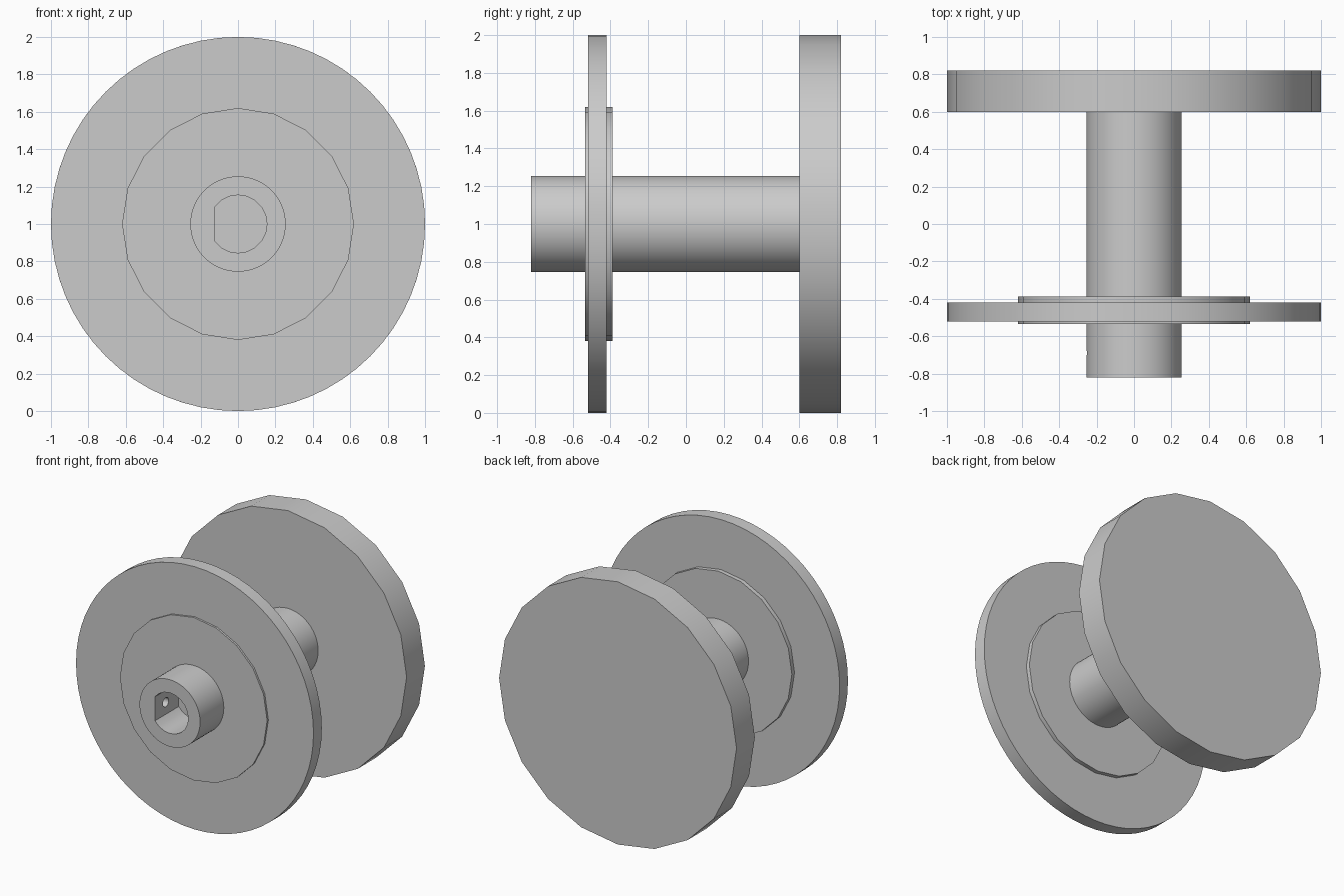
import bpy
import bmesh
import math
from mathutils import Matrix

cube = bpy.data.objects.get("Cube")
if cube:
    bpy.data.objects.remove(cube, do_unlink=True)

# Single flat colour
grey = bpy.data.materials.new("plain_grey")
grey.use_nodes = True
colour = (0.6, 0.6, 0.6, 1)
grey.diffuse_color = colour
grey.node_tree.nodes["Principled BSDF"].inputs["Base Color"].default_value = colour

AXLE = 1.0  # height of the shared axis


def disc(name, radius, start, end, sides, axis="Y", centre=(0, 0, AXLE)):
    """Capped cylinder spanning start..end along the given axis."""
    mesh = bpy.data.meshes.new(name)
    bm = bmesh.new()
    bmesh.ops.create_cone(bm, cap_ends=True, segments=sides, radius1=radius,
                          radius2=radius, depth=end - start)
    turn = Matrix.Rotation(math.pi / 2, 4, "X" if axis == "Y" else "Y")
    middle = (start + end) / 2
    place = list(centre)
    place[0 if axis == "X" else 1] = middle
    bm.transform(Matrix.Translation(place) @ turn)
    bm.to_mesh(mesh)
    bm.free()
    mesh.materials.append(grey)
    obj = bpy.data.objects.new(name, mesh)
    bpy.context.collection.objects.link(obj)
    return obj


def select_only(obj):
    bpy.ops.object.select_all(action="DESELECT")
    obj.select_set(True)
    bpy.context.view_layer.objects.active = obj


def cut(target, cutter):
    """Subtract the cutter from the target and discard the cutter."""
    mod = target.modifiers.new("cut", "BOOLEAN")
    mod.operation = "DIFFERENCE"
    mod.solver = "EXACT"
    mod.object = cutter
    select_only(target)
    bpy.ops.object.modifier_apply(modifier=mod.name)
    bpy.data.objects.remove(cutter, do_unlink=True)


# Discs along the shaft
back_knob = disc("back_knob", 1.0, 0.60, 0.82, 20)
front_plate = disc("front_plate", 1.0, -0.52, -0.42, 64)
plate_collar = disc("plate_collar", 0.62, -0.535, -0.388, 20)
shaft = disc("shaft", 0.255, -0.82, 0.61, 64)

# D-shaped bore: a round cutter sliced flat on one side
bore = disc("bore_cutter", 0.155, -0.9, 0.0, 20)
bm = bmesh.new()
bm.from_mesh(bore.data)
sliced = bmesh.ops.bisect_plane(bm, geom=bm.verts[:] + bm.edges[:] + bm.faces[:],
                                plane_co=(-0.125, 0, 0), plane_no=(-1, 0, 0),
                                clear_outer=True)
bmesh.ops.holes_fill(bm, edges=[e for e in bm.edges if e.is_boundary])
bmesh.ops.recalc_face_normals(bm, faces=bm.faces)
bm.to_mesh(bore.data)
bm.free()
cut(shaft, bore)

# Small set-screw hole from the side into the bore flat
cut(shaft, disc("screw_cutter", 0.035, -0.3, -0.1, 16, "X", (0, -0.69, AXLE)))

for part in (back_knob, front_plate, plate_collar, shaft):
    select_only(part)
    bpy.ops.object.shade_smooth_by_angle(angle=math.radians(30))
